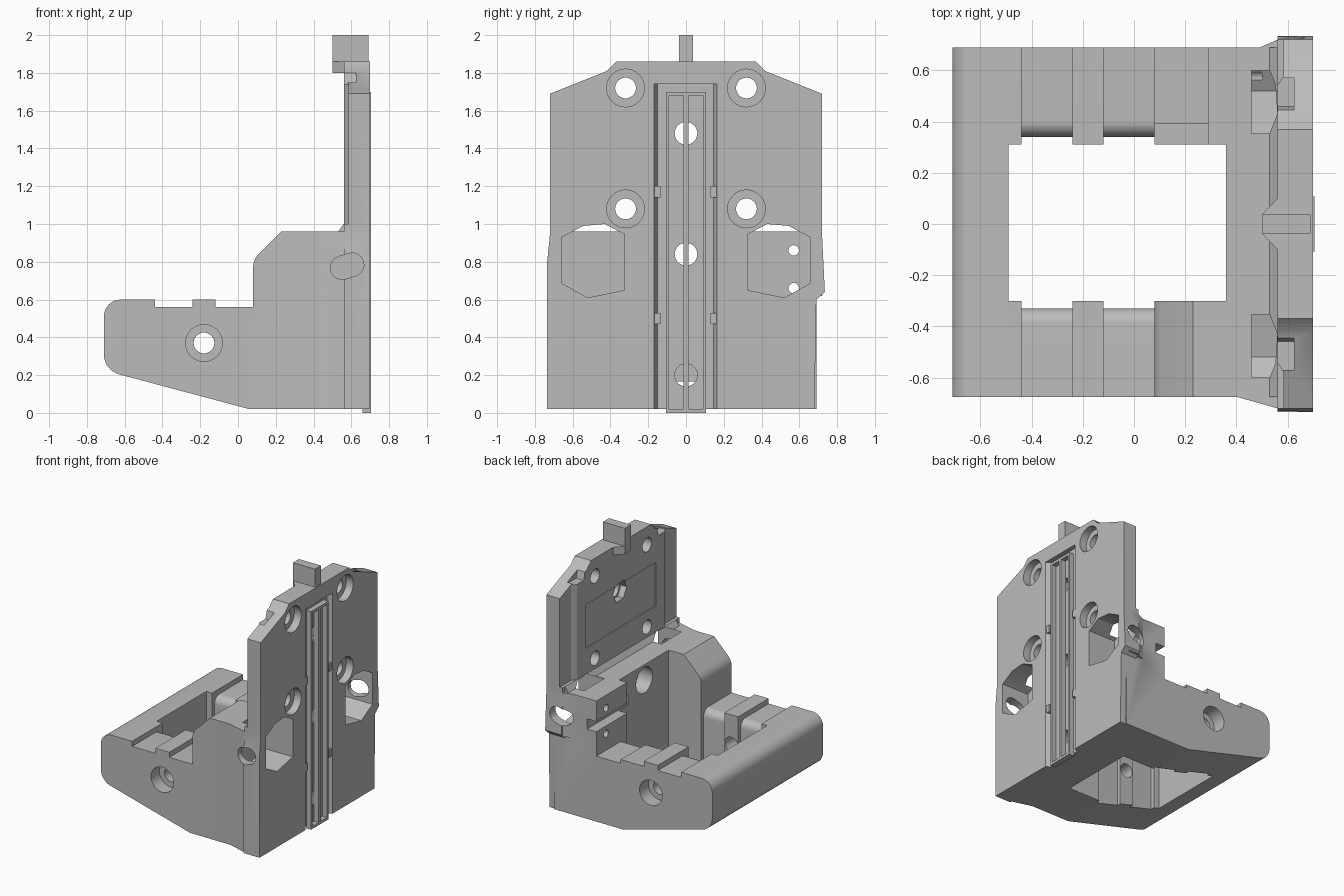
import bpy, bmesh
from math import cos, sin, pi, radians

cube = bpy.data.objects.get("Cube")
if cube:
    bpy.data.objects.remove(cube, do_unlink=True)

grey = bpy.data.materials.new("plain grey")
grey.use_nodes = True
COLOR = (0.5, 0.5, 0.5, 1)
grey.diffuse_color = COLOR
grey.node_tree.nodes["Principled BSDF"].inputs["Base Color"].default_value = COLOR


def prism(name, pts, axis, lo, hi):
    """Extrude a 2D outline along an axis."""
    place = {"x": lambda a, b, t: (t, a, b),
             "y": lambda a, b, t: (a, t, b),
             "z": lambda a, b, t: (a, b, t)}[axis]
    bm = bmesh.new()
    ends = [[bm.verts.new(place(a, b, t)) for a, b in pts] for t in (lo, hi)]
    bm.faces.new(ends[0])
    bm.faces.new(ends[1])
    n = len(pts)
    for i in range(n):
        j = (i + 1) % n
        bm.faces.new((ends[0][i], ends[0][j], ends[1][j], ends[1][i]))
    bmesh.ops.recalc_face_normals(bm, faces=bm.faces)
    mesh = bpy.data.meshes.new(name)
    bm.to_mesh(mesh)
    bm.free()
    mesh.materials.append(grey)
    ob = bpy.data.objects.new(name, mesh)
    bpy.context.collection.objects.link(ob)
    return ob


def box(name, x, y, z):
    return prism(name, [(x[0], y[0]), (x[1], y[0]), (x[1], y[1]), (x[0], y[1])], "z", *z)


def arc(ca, cb, r, start, end, steps=8):
    angles = [radians(start + (end - start) * i / steps) for i in range(steps + 1)]
    return [(ca + r * cos(t), cb + r * sin(t)) for t in angles]


def rod(name, a, b, r, axis, lo, hi, sides=32):
    return prism(name, arc(a, b, r, 0, 360 - 360 / sides, sides - 1), axis, lo, hi)


def combine(target, tool, operation):
    tool.hide_render = True
    mod = target.modifiers.new("shape", "BOOLEAN")
    mod.operation = operation
    mod.solver = "EXACT"
    mod.object = tool
    bpy.context.view_layer.objects.active = target
    bpy.ops.object.modifier_apply(modifier=mod.name)
    bpy.data.objects.remove(tool, do_unlink=True)


def cut(tool):
    combine(body, tool, "DIFFERENCE")


def add(tool):
    combine(body, tool, "UNION")


# Base with rounded nose, arm steps and tall shoulder
profile = arc(-0.60, 0.31, 0.11, 255, 180) + arc(-0.62, 0.51, 0.09, 180, 90)
profile += [(-0.44, 0.6), (-0.44, 0.56), (-0.24, 0.56), (-0.24, 0.6), (-0.12, 0.6),
            (-0.12, 0.56), (0.08, 0.56)]
profile += arc(0.18, 0.77, 0.1, 180, 135, 5)
profile += [(0.23, 0.96), (0.53, 0.96), (0.56, 1.0), (0.57, 1.1), (0.65, 1.1),
            (0.65, 0.02), (0.06, 0.02)]
body = prism("bracket_body", profile, "y", -0.675, 0.69)

# Upright plate with sloping shoulders
outline = [(-0.735, 0.02), (0.68, 0.02), (0.69, 0.6), (0.735, 0.64), (0.72, 0.95),
           (0.72, 1.69), (0.42, 1.81), (0.37, 1.86), (-0.37, 1.86), (-0.42, 1.81),
           (-0.72, 1.69), (-0.72, 0.95), (-0.735, 0.8)]
add(prism("plate", outline, "x", 0.56, 0.70))
add(prism("side_flare", [(0.4, -0.675), (0.56, -0.72), (0.65, -0.72), (0.65, -0.6),
                         (0.4, -0.6)], "z", 0.02, 0.96))
add(prism("side_ear", [(0.47, 0.68), (0.56, 0.72), (0.65, 0.72), (0.65, 0.6),
                       (0.47, 0.6)], "z", 0.62, 0.96))

# Top peg with a flared root
add(box("peg", (0.5, 0.69), (-0.037, 0.037), (1.855, 2.0)))
add(prism("peg_root", [(0.5, -0.037), (0.56, -0.1), (0.6, -0.1), (0.6, 0.1),
                       (0.56, 0.1), (0.5, 0.037)], "z", 1.8, 1.86))

# Central opening and rounded recesses between the arm ridges
cut(box("opening", (-0.49, 0.36), (-0.30, 0.31), (-0.1, 1.2)))
recess = [(-0.33, -0.1)] + arc(-0.39, 0.50, 0.06, 0, 90)
recess += [(-0.39, 0.7), (0.40, 0.7)] + arc(0.40, 0.50, 0.06, 90, 180) + [(0.34, -0.1)]
for lo, hi in ((-0.44, -0.24), (-0.12, 0.08)):
    cut(prism("recess", recess, "x", lo, hi))

# Lowered shoulder on one side, with a cross groove and pin holes
cut(box("shoulder_cut", (0.08, 0.29), (0.2, 0.8), (0.53, 1.2)))
cut(box("shoulder_step", (0.08, 0.29), (0.2, 0.39), (0.48, 0.6)))
cut(box("groove", (0.2, 0.37), (0.2, 0.8), (0.72, 0.80)))

# Chamfered inner edges of the plate
for side in (-1, 1):
    cut(prism("edge_chamfer", [(0.5, side * 0.54), (0.56, side * 0.54), (0.585, side * 0.58),
                               (0.585, side * 0.8), (0.5, side * 0.8)], "z", 1.0, 1.9))
    cut(prism("shoulder_dent", [(side * 0.42, 1.9), (side * 0.46, 1.74),
                                (side * 0.57, 1.74), (side * 0.57, 1.9)], "x", 0.5, 0.625))

# Shallow panel on the inner face
cut(box("panel", (0.5, 0.57), (-0.43, 0.43), (1.2, 1.54)))

# Long channel on the back
cut(prism("channel", [(0.71, -0.176), (0.665, -0.15), (0.665, 0.145), (0.71, 0.168)],
          "z", -0.1, 1.74))

# Slatted rail with long slots
rail = box("slotted_rail", (0.66, 0.705), (-0.107, 0.107), (0.0, 1.70))
for lo, hi in ((-0.09, -0.013), (0.013, 0.09)):
    combine(rail, box("rail_slot", (0.5, 0.9), (lo, hi), (0.02, 1.68)), "DIFFERENCE")

# Clips beside the rail
for z in (0.5, 1.17):
    for y in (-0.15, 0.145):
        add(box("clip", (0.66, 0.695), (y - 0.016, y + 0.016), (z - 0.03, z + 0.03)))

# Octagonal pockets and slanted side slots
octagon = [(0.325, 0.65), (0.325, 0.945), (0.43, 1.0), (0.545, 0.99), (0.656, 0.93),
           (0.656, 0.685), (0.52, 0.61)]
for side in (-1, 1):
    cut(prism("pocket", [(side * y, z) for y, z in octagon], "x", 0.46, 0.8))
    slot = arc(0.605, 0.785, 0.062, -73, 107) + arc(0.55, 0.768, 0.062, 107, 287)
    cut(prism("side_slot", slot, "y", *sorted((side * 0.55, side * 0.8))))
for z in (0.66, 0.86):
    cut(rod("pin_hole", 0.57, z, 0.028, "x", 0.2, 0.5, 16))

# Counterbored plate holes
for y in (-0.32, 0.32):
    for z in (1.08, 1.72):
        cut(rod("bolt_hole", y, z, 0.055, "x", 0.4, 0.8))
        cut(rod("bolt_recess", y, z, 0.1, "x", 0.64, 0.8))

# Centre holes, nut pocket and inner counterbores
for z in (0.2, 0.84, 1.48):
    cut(rod("centre_hole", 0, z, 0.06, "x", 0.3, 0.8))
cut(rod("nut_pocket", 0, 1.48, 0.085, "x", 0.5, 0.62, 6))
for z in (0.2, 0.84):
    cut(rod("inner_recess", 0, z, 0.1, "x", 0.3, 0.48))

# Cross holes through both arms
cut(rod("arm_hole", -0.18, 0.37, 0.055, "y", -0.9, 0.9))
for lo, hi in ((-0.9, -0.57), (0.58, 0.9)):
    cut(rod("arm_recess", -0.18, 0.37, 0.098, "y", lo, hi))

# Smooth the rounded faces and keep hard edges
bpy.ops.object.select_all(action="DESELECT")
for ob in (body, rail):
    ob.select_set(True)
bpy.context.view_layer.objects.active = body
bpy.ops.object.shade_smooth_by_angle(angle=pi / 7)
